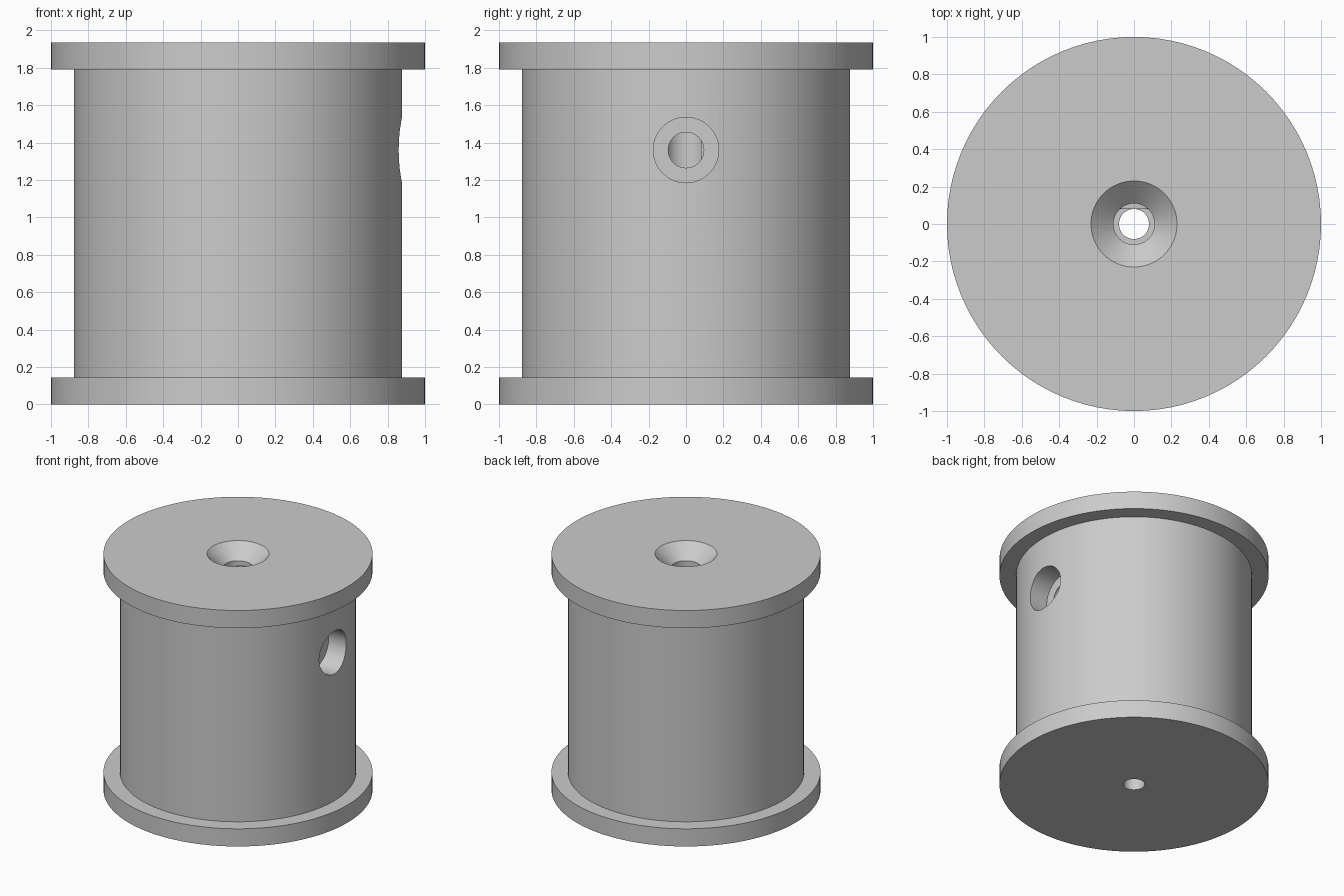
import bpy
import bmesh
import math

SIDES = 96
FLAT_Y = 0.081  # position of the flat inside the bore

cube = bpy.data.objects.get("Cube")
if cube:
    bpy.data.objects.remove(cube, do_unlink=True)

grey = bpy.data.materials.new("plain grey")
grey.use_nodes = True
colour = (0.6, 0.6, 0.6, 1)
grey.diffuse_color = colour
grey.node_tree.nodes["Principled BSDF"].inputs["Base Color"].default_value = colour


def lathe(name, profile, flat_rings=()):
    """Closed turned solid from (radius, z) points, bottom to top."""
    bm = bmesh.new()
    rings = []
    for i, (radius, z) in enumerate(profile):
        ring = []
        for s in range(SIDES):
            a = math.tau * s / SIDES
            y = radius * math.sin(a)
            if i in flat_rings:
                y = min(y, FLAT_Y)
            ring.append(bm.verts.new((radius * math.cos(a), y, z)))
        rings.append(ring)
    for low, high in zip(rings, rings[1:]):
        for s in range(SIDES):
            t = (s + 1) % SIDES
            bm.faces.new((low[s], low[t], high[t], high[s]))
    bm.faces.new(rings[0][::-1])
    bm.faces.new(rings[-1])
    mesh = bpy.data.meshes.new(name)
    bm.to_mesh(mesh)
    bm.free()
    mesh.materials.append(grey)
    obj = bpy.data.objects.new(name, mesh)
    bpy.context.collection.objects.link(obj)
    return obj


# Drum with a flange at each end
spool = lathe("spool", [(1, 0), (1, 0.145), (0.877, 0.145),
                        (0.877, 1.79), (1, 1.79), (1, 1.935)])

# Stepped centre bore: pilot hole, D-shaped shaft hole, countersunk mouth
bore = lathe("bore_cutter", [(0.08, -0.1), (0.08, 0.15), (0.11, 0.15), (0.11, 1.785),
                             (0.11, 1.787), (0.11, 1.825), (0.23, 1.935), (0.23, 2.1)],
             flat_rings=(2, 3))

# Counterbored screw hole in the left side, running into the bore
screw_hole = lathe("screw_hole_cutter", [(0.095, 0), (0.095, 0.7),
                                         (0.175, 0.7), (0.175, 1.1)])
screw_hole.rotation_euler.y = math.pi / 2
screw_hole.location.z = 1.36

# Cut the holes
bpy.context.view_layer.update()
bpy.ops.object.select_all(action='DESELECT')
bpy.context.view_layer.objects.active = spool
spool.select_set(True)
for cutter in (bore, screw_hole):
    cut = spool.modifiers.new(cutter.name, 'BOOLEAN')
    cut.operation = 'DIFFERENCE'
    cut.solver = 'EXACT'
    cut.object = cutter
    bpy.ops.object.modifier_apply(modifier=cut.name)
    bpy.data.objects.remove(cutter, do_unlink=True)

bpy.ops.object.shade_smooth_by_angle(angle=math.radians(30))
